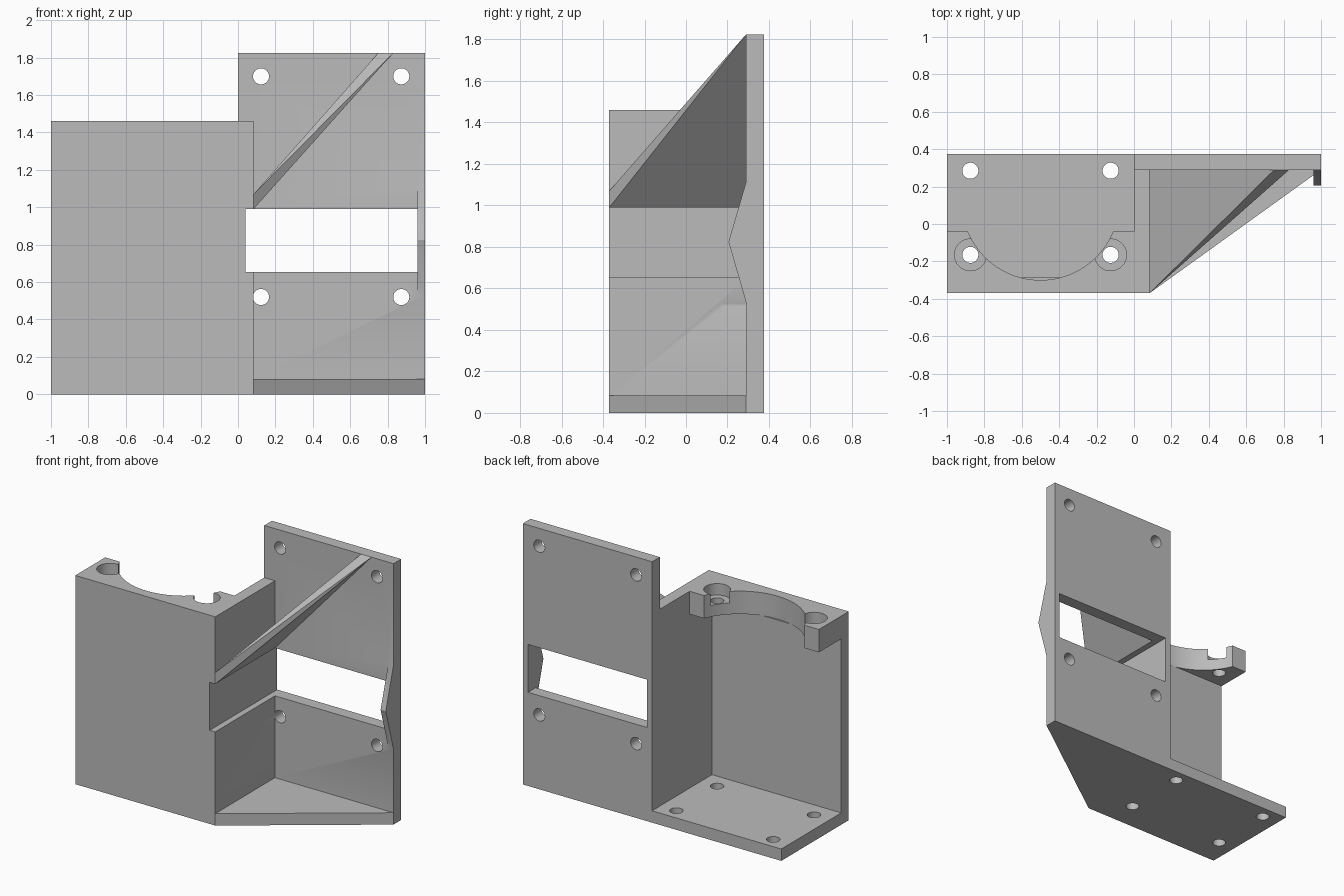
import bpy, bmesh
from mathutils import Matrix, Vector

cube = bpy.data.objects.get("Cube")
if cube:
    bpy.data.objects.remove(cube, do_unlink=True)

grey = bpy.data.materials.new("plain_grey")
grey.use_nodes = True
GREY = (0.5, 0.5, 0.5, 1)
grey.diffuse_color = GREY
grey.node_tree.nodes["Principled BSDF"].inputs["Base Color"].default_value = GREY


def finish(name, bm):
    bmesh.ops.recalc_face_normals(bm, faces=bm.faces)
    mesh = bpy.data.meshes.new(name)
    bm.to_mesh(mesh)
    bm.free()
    mesh.materials.append(grey)
    obj = bpy.data.objects.new(name, mesh)
    bpy.context.collection.objects.link(obj)
    return obj


def prism(name, points, start, end):
    """Extrude a closed outline along the axis from start to end."""
    bm = bmesh.new()
    face = bm.faces.new([bm.verts.new(Vector(p) + Vector(start)) for p in points])
    new = bmesh.ops.extrude_face_region(bm, geom=[face])["geom"]
    verts = [v for v in new if isinstance(v, bmesh.types.BMVert)]
    bmesh.ops.translate(bm, verts=verts, vec=Vector(end) - Vector(start))
    return finish(name, bm)


def slab(name, outline, z0, z1):
    return prism(name, [(x, y, 0) for x, y in outline], (0, 0, z0), (0, 0, z1))


def box(name, x0, x1, y0, y1, z0, z1):
    return slab(name, [(x0, y0), (x1, y0), (x1, y1), (x0, y1)], z0, z1)


def cylinder(name, centre, radius, depth, axis="Z", sides=32):
    bm = bmesh.new()
    turn = Matrix.Rotation(1.5707963, 4, "X") if axis == "Y" else Matrix()
    bmesh.ops.create_cone(bm, cap_ends=True, segments=sides, radius1=radius,
                          radius2=radius, depth=depth,
                          matrix=Matrix.Translation(centre) @ turn)
    return finish(name, bm)


def combine(target, other, operation):
    mod = target.modifiers.new(operation, "BOOLEAN")
    mod.operation, mod.object, mod.solver = operation, other, "EXACT"
    bpy.context.view_layer.objects.active = target
    bpy.ops.object.modifier_apply(modifier=mod.name)
    bpy.data.objects.remove(other, do_unlink=True)


FRONT, BACK, INNER = -0.37, 0.375, 0.29      # depth of front, back, plate face
WALL, HOLE = 0.083, 0.043                    # wall thickness, screw hole radius
TOP, HEIGHT = 1.46, 1.825                    # housing top, back plate top

# Base with its tapered wing
body = slab("bracket_body", [(-1, FRONT), (WALL, FRONT), (1, INNER), (1, BACK), (-1, BACK)], 0, WALL)

# Walls, back plate, top flange and the pointed rib on the plate edge
parts = [
    slab("housing_walls", [(-1, FRONT), (WALL, FRONT), (WALL, BACK), (0, BACK),
                           (0, FRONT + WALL), (-1, FRONT + WALL)], 0, TOP),
    box("back_plate", 0, 1, INNER, BACK, 0, HEIGHT),
    box("top_flange", -1, 0.04, FRONT, -0.04, 1.30, TOP),
    prism("edge_rib", [(0, 0.32, 0.53), (0, INNER, 0.53), (0, 0.205, 0.825),
                       (0, INNER, 1.115), (0, 0.32, 1.115)], (0.96, 0, 0), (1, 0, 0)),
]
for part in parts:
    combine(body, part, "UNION")

# Slot through the plate and notch in the side wall, and the round flange opening
cutters = [
    box("slot", 0.04, 0.96, -1, 1, 0.655, 0.99),
    cylinder("round_opening", (-0.5, 0.12, 1.40), 0.42, 0.2, sides=96),
]

# Screw holes in base, flange and back plate
for x in (-0.875, -0.125):
    for y in (-0.165, 0.285):
        cutters.append(cylinder("base_hole", (x, y, 0), HOLE, 0.4))
    cutters.append(cylinder("flange_hole", (x, -0.165, 1.4), HOLE, 0.4))
    cutters.append(cylinder("counterbore", (x, -0.165, TOP), 0.085, 0.16))
for x in (0.123, 0.873):
    for z in (0.52, 1.70):
        cutters.append(cylinder("plate_hole", (x, BACK, z), HOLE, 0.4, "Y"))
for cutter in cutters:
    combine(body, cutter, "DIFFERENCE")

# Sloping triangular brace between side wall and back plate
bm = bmesh.new()
for z, reach in ((0.99, 0.83), (1.07, 0.75)):
    for p in ((WALL, FRONT, z), (WALL, INNER, z), (reach, INNER, HEIGHT)):
        bm.verts.new(p)
bmesh.ops.convex_hull(bm, input=bm.verts)
bmesh.ops.dissolve_limit(bm, angle_limit=0.001, verts=bm.verts, edges=bm.edges)
brace = finish("sloping_brace", bm)

bpy.ops.object.select_all(action="DESELECT")
body.select_set(True)
bpy.context.view_layer.objects.active = body
bpy.ops.object.shade_smooth_by_angle(angle=0.5)
